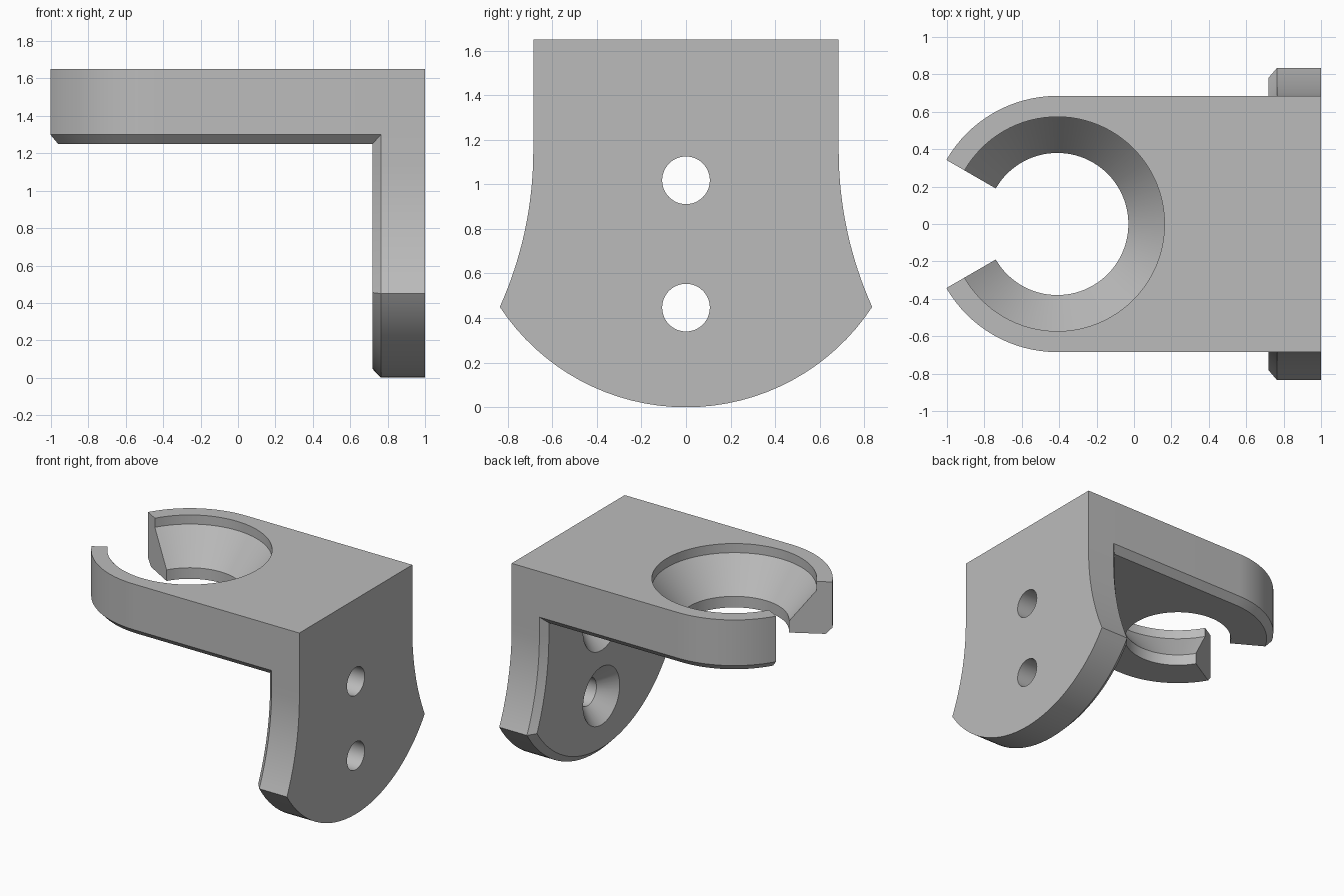
import bpy, bmesh, math
from mathutils import Vector

cube = bpy.data.objects.get("Cube")
if cube:
    bpy.data.objects.remove(cube, do_unlink=True)

grey = bpy.data.materials.new("plain grey")
grey.use_nodes = True
GREY = (0.5, 0.5, 0.5, 1)
grey.diffuse_color = GREY
grey.node_tree.nodes["Principled BSDF"].inputs["Base Color"].default_value = GREY

HALF = 0.685      # half width of the arm
RING_X = -0.41    # centre of the cup
CHAMFER = 0.048
TOP = 1.65


def loft(name, rings):
    """Closed solid through a stack of matching rings."""
    bm = bmesh.new()
    loops = [[bm.verts.new(p) for p in ring] for ring in rings]
    n = len(loops[0])
    for a, b in zip(loops, loops[1:]):
        for i in range(n):
            j = (i + 1) % n
            bm.faces.new((a[i], a[j], b[j], b[i]))
    bm.faces.new(loops[0])
    bm.faces.new(loops[-1])
    bmesh.ops.recalc_face_normals(bm, faces=bm.faces)
    mesh = bpy.data.meshes.new(name)
    bm.to_mesh(mesh)
    bm.free()
    mesh.materials.append(grey)
    obj = bpy.data.objects.new(name, mesh)
    bpy.context.collection.objects.link(obj)
    return obj


def inset(points, d):
    """Shrink a counter-clockwise outline by d with mitred corners."""
    pts = [Vector(p) for p in points]
    out = []
    for i, p in enumerate(pts):
        e1 = (p - pts[i - 1]).normalized()
        e2 = (pts[(i + 1) % len(pts)] - p).normalized()
        n1, n2 = Vector((-e1.y, e1.x)), Vector((-e2.y, e2.x))
        out.append(p + (n1 + n2) * d / (1 + n1.dot(n2)))
    return out


def circle(r, n):
    return [(r * math.cos(math.tau * i / n), r * math.sin(math.tau * i / n)) for i in range(n)]


def boolean(target, tool, operation):
    mod = target.modifiers.new(tool.name, 'BOOLEAN')
    mod.operation = operation
    mod.solver = 'EXACT'
    mod.object = tool
    bpy.context.view_layer.objects.active = target
    bpy.ops.object.modifier_apply(modifier=mod.name)
    bpy.data.objects.remove(tool, do_unlink=True)


# Arm: straight slab with a rounded end, chamfered along its lower edge
arm_outline = [(1, -HALF), (1, HALF)]
for i in range(49):
    a = math.pi / 2 + math.pi * i / 48
    arm_outline.append((RING_X + HALF * math.cos(a), HALF * math.sin(a)))
low_outline = inset(arm_outline, CHAMFER)
bracket = loft("bracket", [
    [(x, y, TOP) for x, y in arm_outline],
    [(x, y, 1.3) for x, y in arm_outline],
    [(x, y, 1.25) for x, y in low_outline]])

# Wall plate: straight top, flaring sides and a round bottom
FLARE_R, STEPS = 1.708, 16
flare_end = math.asin(0.7 / FLARE_R)
right_side = []
sweep = math.atan2(0.835, 0.55)
for i in range(STEPS + 1):
    a = sweep * i / STEPS
    right_side.append((math.sin(a), 1 - math.cos(a)))
for i in range(STEPS - 1, -1, -1):
    a = flare_end * i / STEPS
    right_side.append((HALF + FLARE_R * (1 - math.cos(a)), 1.15 - FLARE_R * math.sin(a)))
right_side.append((HALF, TOP))
wall_outline = right_side + [(-y, z) for y, z in reversed(right_side[1:])]
inner_outline = inset(wall_outline, CHAMFER)
wall = loft("wall_plate", [
    [(1, y, z) for y, z in wall_outline],
    [(0.765, y, z) for y, z in wall_outline],
    [(0.718, y, z) for y, z in inner_outline]])
boolean(bracket, wall, 'UNION')

# Conical cup with a short lip above and a straight throat below
cup = loft("cup_cutter", [
    [(RING_X + x, y, z) for x, y in circle(r, 96)]
    for r, z in ((0.573, 1.8), (0.573, 1.58), (0.38, 1.335), (0.38, 1.1))])
boolean(bracket, cup, 'DIFFERENCE')

# Wedge-shaped mouth between the two prongs
mouth = [(RING_X, 0), (RING_X - 1, math.tan(math.pi / 6)), (RING_X - 1, -math.tan(math.pi / 6))]
boolean(bracket, loft("mouth_cutter", [[(x, y, z) for x, y in mouth] for z in (1.1, 1.8)]), 'DIFFERENCE')

# Two countersunk screw holes
for z0 in (0.447, 1.018):
    hole = loft("screw_hole_cutter", [
        [(x, y, z0 + z) for y, z in circle(r, 48)]
        for r, x in ((0.107, 1.1), (0.107, 0.835), (0.222, 0.718), (0.222, 0.6))])
    boolean(bracket, hole, 'DIFFERENCE')

# Smooth curved faces, sharp edges kept
bpy.ops.object.select_all(action='DESELECT')
bracket.select_set(True)
bpy.context.view_layer.objects.active = bracket
bpy.ops.object.shade_smooth_by_angle(angle=math.radians(25))
